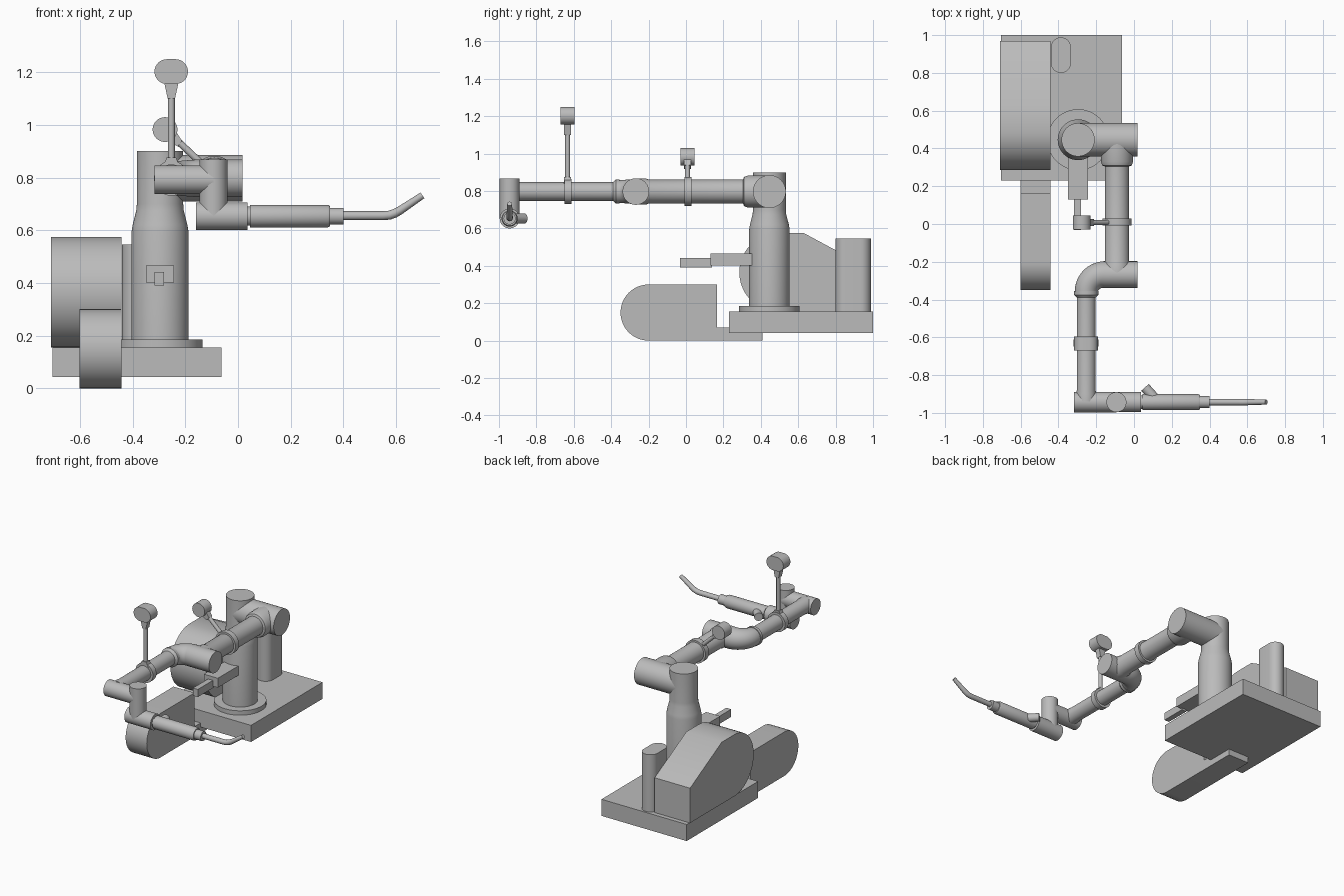
import bpy, bmesh
from math import pi, cos, sin
from mathutils import Vector

if "Cube" in bpy.data.objects:
    bpy.data.objects.remove(bpy.data.objects["Cube"])

grey = bpy.data.materials.new("plain_grey")
grey.use_nodes = True
COLOUR = (0.5, 0.5, 0.5, 1)
grey.diffuse_color = COLOUR
grey.node_tree.nodes["Principled BSDF"].inputs["Base Color"].default_value = COLOUR


def finish(name, bm):
    bmesh.ops.recalc_face_normals(bm, faces=bm.faces)
    mesh = bpy.data.meshes.new(name)
    bm.to_mesh(mesh)
    bm.free()
    mesh.materials.append(grey)
    ob = bpy.data.objects.new(name, mesh)
    bpy.context.collection.objects.link(ob)
    bpy.ops.object.select_all(action="DESELECT")
    ob.select_set(True)
    bpy.context.view_layer.objects.active = ob
    bpy.ops.object.shade_smooth_by_angle(angle=pi / 6)
    return ob


def tube(name, pts, radii, normal=(0, 1, 0), sides=48):
    """Round part swept along a flat path whose plane has the given normal."""
    bm, n = bmesh.new(), Vector(normal)
    pts = [Vector(p) for p in pts]
    rings = []
    for i, (p, r) in enumerate(zip(pts, radii)):
        t = (pts[min(i + 1, len(pts) - 1)] - pts[max(i - 1, 0)]).normalized()
        b = t.cross(n).normalized()
        rings.append([bm.verts.new(p + r * (cos(a) * n + sin(a) * b))
                      for a in (2 * pi * k / sides for k in range(sides))])
    for low, high in zip(rings, rings[1:]):
        for k in range(sides):
            j = (k + 1) % sides
            bm.faces.new((low[k], low[j], high[j], high[k]))
    bm.faces.new(rings[0])
    bm.faces.new(rings[-1])
    return finish(name, bm)


def prism(name, outline, axis, lo, hi):
    """Flat outline extruded along one axis."""
    bm = bmesh.new()

    def at(p, d):
        return {"x": (d, p[0], p[1]), "y": (p[0], d, p[1]), "z": (p[0], p[1], d)}[axis]

    face = bm.faces.new([bm.verts.new(at(p, lo)) for p in outline])
    new = bmesh.ops.extrude_face_region(bm, geom=[face])["geom"]
    shift = Vector(at((0, 0), hi - lo))
    bmesh.ops.translate(bm, vec=shift, verts=[v for v in new if isinstance(v, bmesh.types.BMVert)])
    return finish(name, bm)


def box(name, x, y, z):
    return prism(name, [(x[0], y[0]), (x[1], y[0]), (x[1], y[1]), (x[0], y[1])], "z", *z)


def arc(cx, cy, r, start, end, steps=24):
    return [(cx + r * cos(a), cy + r * sin(a))
            for a in (start + (end - start) * k / steps for k in range(steps + 1))]


# Base plate and the housings standing on it
box("base_plate", (-0.705, -0.063), (0.23, 1.0), (0.042, 0.155))
prism("wire_housing", arc(0.495, 0.365, 0.21, pi * 1.5, pi / 2)
      + [(0.63, 0.575), (0.97, 0.392), (0.97, 0.155)], "x", -0.71, -0.443)
prism("rear_post", arc(-0.387, 0.935, 0.053, 0, pi) + arc(-0.387, 0.853, 0.053, pi, 2 * pi),
      "z", 0.15, 0.545)
prism("front_housing", arc(-0.2, 0.15, 0.15, pi * 1.5, pi / 2)
      + [(0.165, 0.3), (0.165, 0.07), (0.24, 0.07), (0.24, 0.042), (0.41, 0.042), (0.41, 0)],
      "x", -0.602, -0.443)

# Column with its foot ring and narrowing neck
CX, CY = -0.296, 0.446
column = [(0.15, 0.162), (0.185, 0.162), (0.185, 0.108), (0.595, 0.108),
          (0.62, 0.104), (0.675, 0.09), (0.7, 0.088), (0.9, 0.088)]
tube("column", [(CX, CY, z) for z, r in column], [r for z, r in column])
box("column_bracket", (-0.349, -0.243), (0.13, 0.36), (0.402, 0.466))
box("bracket_bar", (-0.317, -0.28), (-0.033, 0.14), (0.39, 0.442))

# Shoulder and upper arm
ARM_X, ARM_Z = -0.09, 0.797
tube("shoulder", [(CX, CY, ARM_Z), (0.018, CY, ARM_Z)], [0.088, 0.088])
upper = [(0.44, 0.085), (0.33, 0.085), (0.31, 0.078), (0.305, 0.064),
         (-0.2, 0.064), (-0.215, 0.07), (-0.268, 0.07)]
tube("upper_arm", [(ARM_X, y, ARM_Z) for y, r in upper], [r for y, r in upper], (0, 0, 1))

# Elbow: straight barrel that turns forward into the forearm
FORE_X, ELBOW_Y = -0.253, -0.268
bend = arc(-0.158, ELBOW_Y - 0.095, 0.095, pi / 2, pi, 14)
tube("elbow", [(0.018, ELBOW_Y, ARM_Z)] + [(x, y, ARM_Z) for x, y in bend],
     [0.071] + [0.071 - 0.011 * k / 14 for k in range(15)], (0, 0, 1))
fore = [(-0.355, 0.064), (-0.375, 0.064), (-0.39, 0.05), (-0.88, 0.05), (-0.9, 0.053), (-0.94, 0.053)]
tube("forearm", [(FORE_X, y, ARM_Z) for y, r in fore], [r for y, r in fore], (0, 0, 1))

# Wrist joints
WY, TZ = -0.943, 0.653
tube("wrist_roll", [(-0.317, WY, 0.792), (-0.093, WY, 0.792)], [0.054, 0.054])
tube("wrist_post", [(-0.093, WY, 0.868), (-0.093, WY, TZ)], [0.053, 0.053])
tube("wrist_barrel", [(-0.16, WY, TZ), (0.037, WY, TZ)], [0.053, 0.053])

# Torch body, curved neck and side connector
body = [(0.03, 0.036), (0.045, 0.036), (0.045, 0.043), (0.34, 0.043), (0.35, 0.038),
        (0.35, 0.032), (0.4, 0.032)]
tube("torch_body", [(x, WY, TZ) for x, r in body], [r for x, r in body])
neck = [(0.39, 0.655), (0.55, 0.655), (0.575, 0.657), (0.595, 0.664), (0.615, 0.675), (0.7, 0.732)]
tube("torch_neck", [(x, WY, z) for x, z in neck], [0.017, 0.017, 0.017, 0.017, 0.016, 0.013], sides=24)
tube("torch_connector", [(0.11, -0.923, TZ), (0.058, -0.865, TZ)], [0.027, 0.027], (0, 0, 1), 24)

# Clamp rings on the two arm tubes
for name, x, y, r in (("forearm_clamp", FORE_X, -0.63, 0.066), ("upper_arm_clamp", ARM_X, 0.01, 0.077)):
    tube(name, [(x, y - 0.019, ARM_Z), (x, y + 0.019, ARM_Z)], [r, r], (0, 0, 1))

# Tall sensor on the forearm
SY = -0.633
prism("tall_sensor_foot", [(-0.287, 0.835), (-0.219, 0.835), (-0.235, 0.875), (-0.271, 0.875)],
      "y", SY - 0.018, SY + 0.018)
tube("tall_sensor_rod", [(FORE_X, SY, 0.85), (FORE_X, SY, 1.11)], [0.013, 0.013], sides=24)
prism("tall_sensor_neck", [(-0.267, 1.1), (-0.239, 1.1), (-0.226, 1.16), (-0.28, 1.16)],
      "y", SY - 0.018, SY + 0.018)
prism("tall_sensor_head", arc(-0.237, 1.202, 0.047, -pi / 2, pi / 2)
      + arc(-0.27, 1.202, 0.047, pi / 2, pi * 1.5), "y", SY - 0.038, SY + 0.038)

# Leaning sensor on the upper arm
LY = 0.008
tube("leaning_sensor_rod", [(-0.14, LY, 0.855), (-0.265, LY, 0.972)], [0.013, 0.013], sides=24)
prism("leaning_sensor_neck", [(-0.23, 0.918), (-0.212, 0.938), (-0.24, 0.982), (-0.274, 0.946)],
      "y", LY - 0.018, LY + 0.018)
tube("leaning_sensor_head", [(-0.277, LY - 0.038, 0.982), (-0.277, LY + 0.038, 0.982)],
     [0.047, 0.047], (0, 0, 1))
